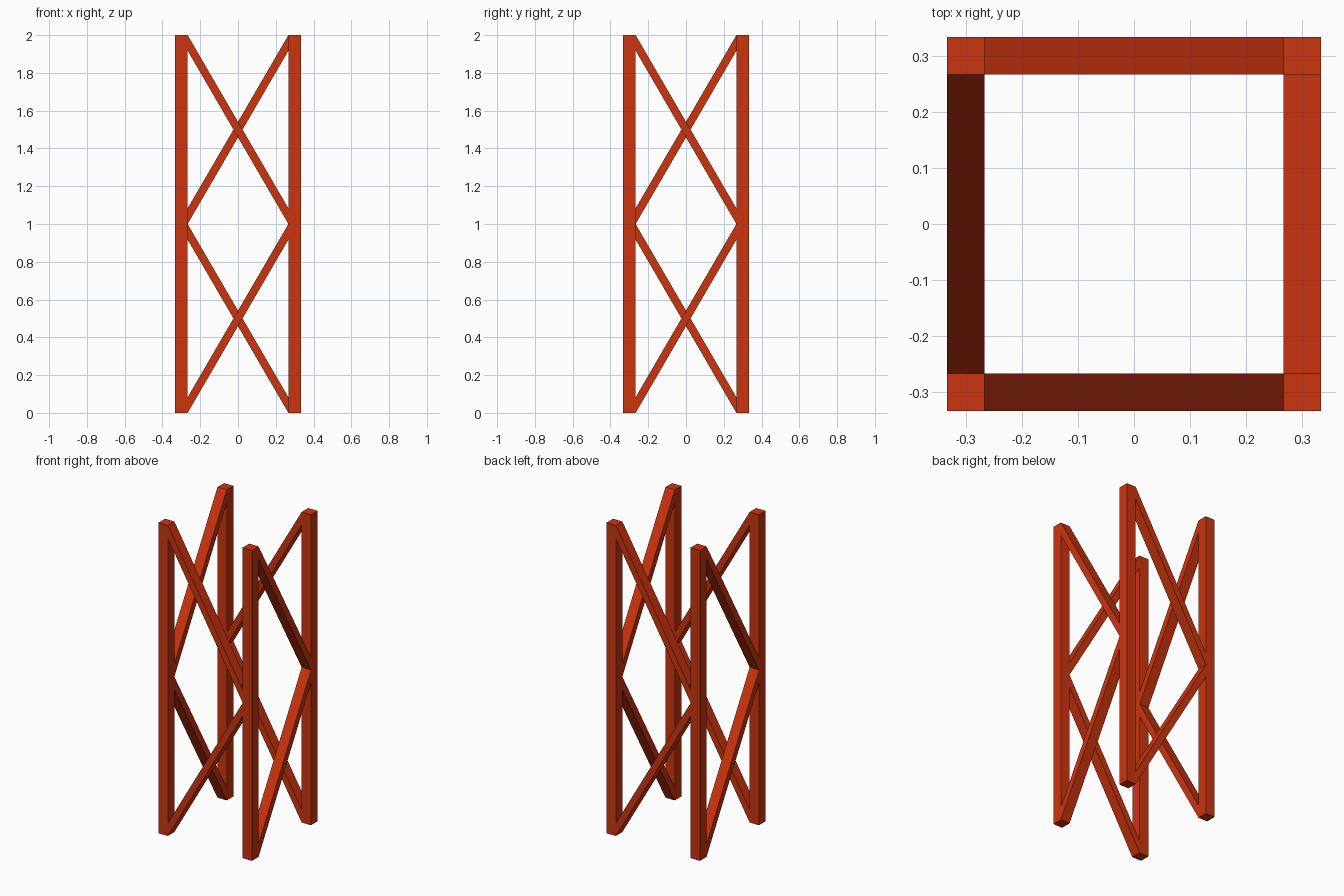
import bpy, bmesh, math
from mathutils import Matrix

if "Cube" in bpy.data.objects:
    bpy.data.objects.remove(bpy.data.objects["Cube"])

R, I, H = 1 / 3, 0.2667, 2.0   # outer half width, inner half width, height
T = 0.083                      # vertical thickness of a brace

red = bpy.data.materials.new("orange red paint")
red.diffuse_color = (0.60, 0.035, 0.005, 1)
red.use_nodes = True
red.node_tree.nodes["Principled BSDF"].inputs["Base Color"].default_value = red.diffuse_color


def prism(name, outline, turn):
    """Extrude an x-z outline through the front wall, then turn it about z."""
    bm = bmesh.new()
    face = bm.faces.new([bm.verts.new((x, -R, z)) for x, z in outline])
    ext = bmesh.ops.extrude_face_region(bm, geom=[face])
    moved = [v for v in ext["geom"] if isinstance(v, bmesh.types.BMVert)]
    bmesh.ops.translate(bm, verts=moved, vec=(0, R - I, 0))
    bmesh.ops.recalc_face_normals(bm, faces=bm.faces)
    bm.transform(Matrix.Rotation(turn, 4, "Z"))
    mesh = bpy.data.meshes.new(name)
    bm.to_mesh(mesh)
    bm.free()
    mesh.materials.append(red)
    bpy.context.collection.objects.link(bpy.data.objects.new(name, mesh))


# Each side is the front side turned by a quarter
for i, side in enumerate(("front", "right", "back", "left")):
    a = i * math.pi / 2
    # corner post
    prism(f"{side}_post", [(-R, 0), (-I, 0), (-I, H), (-R, H)], a)
    # zigzag braces: upper one falls, lower one returns
    prism(f"{side}_upper_brace", [(-I, H - T), (I, 1), (I, 1 + T), (-I, H)], a)
    prism(f"{side}_lower_brace", [(-I, 0), (I, 1 - T), (I, 1), (-I, T)], a)
